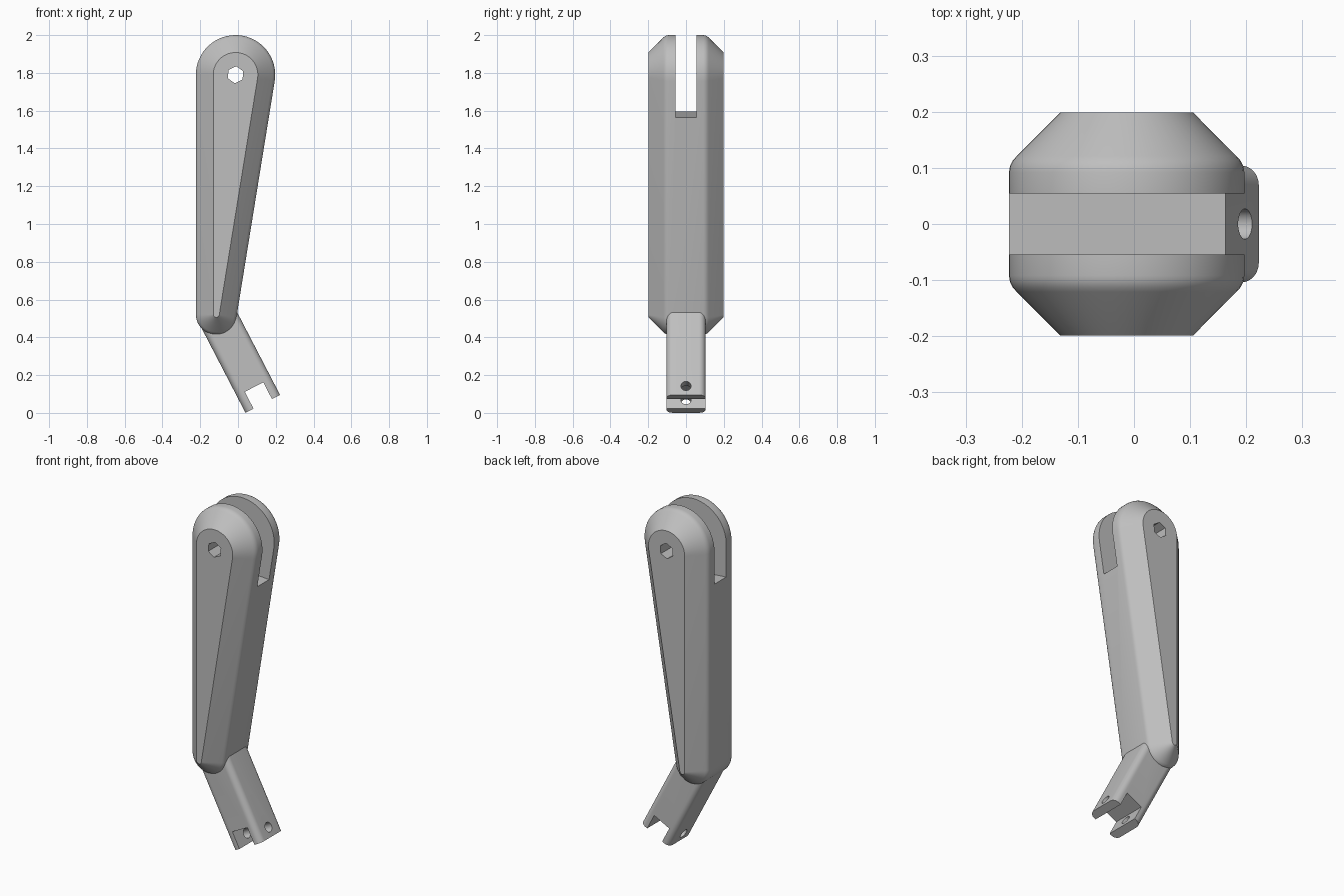
import bpy, bmesh
from math import sin, cos, atan2, acos, hypot, pi, tau
from mathutils import Matrix, Vector

cube = bpy.data.objects.get("Cube")
if cube:
    bpy.data.objects.remove(cube, do_unlink=True)

grey = bpy.data.materials.new("plain grey")
grey.use_nodes = True
GREY = (0.52, 0.52, 0.52, 1)
grey.diffuse_color = GREY
grey.node_tree.nodes["Principled BSDF"].inputs["Base Color"].default_value = GREY

# Pivot, joint and tip centres in the XZ plane
TOP, TOP_R = Vector((-0.013, 0, 1.79)), 0.21
JOINT, JOINT_R = Vector((-0.115, 0, 0.522)), 0.108
TIP = Vector((0.131, 0, 0.048))
AXIS = TOP - JOINT
LEAN = atan2(AXIS.x, AXIS.z)
KNEE = JOINT - TIP
BEND = atan2(KNEE.x, KNEE.z)


def make(name, bm):
    bmesh.ops.recalc_face_normals(bm, faces=bm.faces)
    mesh = bpy.data.meshes.new(name)
    bm.to_mesh(mesh)
    bm.free()
    obj = bpy.data.objects.new(name, mesh)
    bpy.context.collection.objects.link(obj)
    mesh.materials.append(grey)
    return obj


def box(name, size, matrix, rounding=0):
    bm = bmesh.new()
    bmesh.ops.create_cube(bm, size=1, matrix=Matrix.Diagonal((*size, 1)))
    if rounding:
        long_edges = [e for e in bm.edges
                      if abs(e.verts[0].co.z - e.verts[1].co.z) > size[2] / 2]
        bmesh.ops.bevel(bm, geom=long_edges, offset=rounding, segments=8,
                        profile=0.5, affect='EDGES')
    bm.transform(matrix)
    return make(name, bm)


def rod(name, sides, radius, length, matrix):
    bm = bmesh.new()
    bmesh.ops.create_cone(bm, cap_ends=True, segments=sides, radius1=radius,
                          radius2=radius, depth=length, matrix=matrix)
    return make(name, bm)


def cut(target, cutters):
    bpy.context.view_layer.objects.active = target
    for cutter in cutters:
        mod = target.modifiers.new("cut", 'BOOLEAN')
        mod.operation, mod.solver, mod.object = 'DIFFERENCE', 'EXACT', cutter
        bpy.ops.object.modifier_apply(modifier=mod.name)
        bpy.data.objects.remove(cutter, do_unlink=True)


def smooth(obj):
    bpy.ops.object.select_all(action='DESELECT')
    obj.select_set(True)
    bpy.context.view_layer.objects.active = obj
    bpy.ops.object.shade_smooth_by_angle(angle=0.5)


def outline(inset, steps=32):
    """Tapered outline: two arcs joined by their tangents, pulled in by inset."""
    phi = atan2(AXIS.z, AXIS.x)
    half = acos((JOINT_R - TOP_R) / hypot(AXIS.x, AXIS.z))
    arcs = ((TOP, TOP_R, phi - half, 2 * half),
            (JOINT, JOINT_R, phi + half, tau - 2 * half))
    for centre, radius, start, sweep in arcs:
        for i in range(steps + 1):
            a = start + sweep * i / steps
            yield centre + (radius - inset) * Vector((cos(a), 0, sin(a)))


# Upper arm: tapered body lofted through y, with chamfered and eased rims
rim = [(0, 0.092), (0.002, 0.103), (0.007, 0.113), (0.014, 0.121), (0.092, 0.199)]
stations = [(i, -y) for i, y in reversed(rim)] + rim
bm = bmesh.new()
rings = [[bm.verts.new(p + Vector((0, y, 0))) for p in outline(inset)]
         for inset, y in stations]
for a, b in zip(rings, rings[1:]):
    for i in range(len(a)):
        j = (i + 1) % len(a)
        bm.faces.new((a[i], a[j], b[j], b[i]))
bm.faces.new(rings[0])
bm.faces.new(rings[-1])
upper_arm = make("upper_arm", bm)

# Top fork slot and hexagonal pin hole
lean = Matrix.Translation(TOP) @ Matrix.Rotation(LEAN, 4, 'Y')
cut(upper_arm, [
    box("slot_cutter", (1, 0.109, 0.61), lean @ Matrix.Translation((0, 0, 0.095))),
    rod("pin_cutter", 6, 0.045, 1,
        lean @ Matrix.Rotation(pi / 2, 4, 'X') @ Matrix.Rotation(pi / 2, 4, 'Z')
        @ Matrix.Rotation(pi / 2, 4, 'Z')),
])
smooth(upper_arm)

# Lower link: rounded bar from the joint to the tip
bend = Matrix.Translation(TIP) @ Matrix.Rotation(BEND, 4, 'Y')
length = KNEE.length
lower_link = box("lower_link", (0.206, 0.208, length),
                 bend @ Matrix.Translation((0, 0, length / 2)), rounding=0.035)

# Bottom fork slot and round cross hole
cut(lower_link, [
    box("fork_cutter", (0.11, 1, 0.2), bend),
    rod("cross_cutter", 32, 0.027, 1,
        bend @ Matrix.Translation((0, 0, 0.053)) @ Matrix.Rotation(pi / 2, 4, 'Y')),
])
smooth(lower_link)
